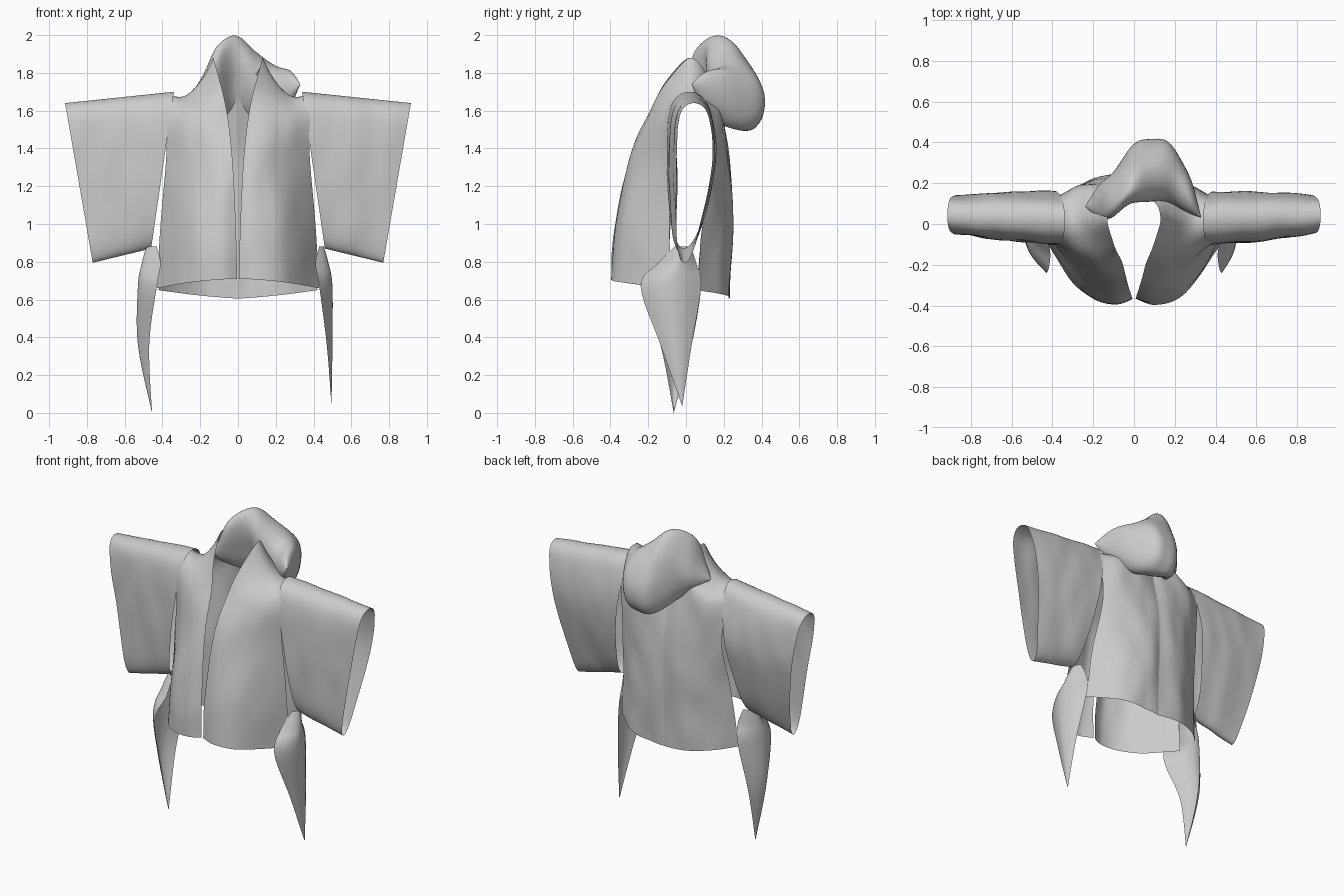
import bpy
from math import sin, cos, pi, radians
from mathutils import Vector, noise

if "Cube" in bpy.data.objects:
    bpy.data.objects.remove(bpy.data.objects["Cube"])


def spline(pts, n, closed=False):
    """Catmull-Rom resampling, n steps per span."""
    m, out = len(pts), []
    get = (lambda k: pts[k % m]) if closed else (lambda k: pts[min(max(k, 0), m - 1)])
    for i in range(m if closed else m - 1):
        a, b, c, d = get(i - 1), get(i), get(i + 1), get(i + 2)
        for s in range(n):
            t = s / n
            out.append(0.5 * (2 * b + (c - a) * t + (2 * a - 5 * b + 4 * c - d) * t * t
                              + (3 * b - a - 3 * c + d) * t ** 3))
    return out if closed else out + [pts[-1]]


def cloth(name, rows, side=1, closed=False, flip=False, n=6, wrinkle=0.0):
    """Smooth sheet or tube through rows of points; side=-1 mirrors in x."""
    rows = [spline([Vector(p) for p in r], n, closed) for r in rows]
    grid = list(zip(*[spline(list(col), n) for col in zip(*rows)]))
    nv, nu = len(grid), len(grid[0])
    verts = []
    for r in grid:
        for p in r:
            w = wrinkle * noise.noise(Vector((p.x * side * 9, p.y * 5, p.z * 4)))
            verts.append((p.x * side, p.y + w, p.z))
    faces = []
    for i in range(nv - 1):
        for j in range(nu if closed else nu - 1):
            k = (j + 1) % nu
            f = (i * nu + j, i * nu + k, (i + 1) * nu + k, (i + 1) * nu + j)
            faces.append(f[::-1] if flip != (side < 0) else f)
    me = bpy.data.meshes.new(name)
    me.from_pydata(verts, [], faces)
    me.polygons.foreach_set("use_smooth", [True] * len(me.polygons))
    ob = bpy.data.objects.new(name, me)
    bpy.context.collection.objects.link(ob)
    return ob


# Jacket half, front hem over the shoulder to back hem.
# Each row: inner point, outer point, bulge in y and z between them
torso_rules = [
    (.005, -.37, .71, .43, -.09, .66, -.13, .01),
    (.012, -.35, 1.0, .41, -.08, 1.0, -.12, 0),
    (.03, -.30, 1.35, .38, -.09, 1.35, -.05, 0),
    (.06, -.19, 1.6, .38, -.09, 1.54, -.03, 0),
    (.10, -.09, 1.77, .38, -.05, 1.65, 0, -.04),
    (.13, .02, 1.88, .38, .03, 1.69, 0, -.09),
    (.10, .11, 1.8, .38, .11, 1.63, .02, -.06),
    (0, .14, 1.74, .37, .14, 1.5, .05, -.02),
    (0, .225, 1.3, .36, .14, 1.3, .035, 0),
    (0, .235, 1.0, .39, .09, 1.0, .06, 0),
    (0, .22, .605, .42, .06, .65, .07, -.005),
]
torso = []
for r in torso_rules:
    a, b, bulge = Vector(r[:3]), Vector(r[3:6]), Vector((0, r[6], r[7]))
    torso.append([a.lerp(b, u) + bulge * 4 * u * (1 - u) for u in (0, .2, .45, .7, 1)])

# Sleeve outlines (y, z) at the armhole and the cuff
root = [(.03, 1.70), (-.075, 1.63), (-.10, 1.35), (-.075, 1.0),
        (-.01, .87), (.08, 1.0), (.16, 1.35), (.12, 1.62)]
cuff = [(.04, 1.64), (-.035, 1.57), (-.05, 1.3), (-.048, .9),
        (-.01, .795), (.05, .9), (.135, 1.3), (.12, 1.57)]
sleeve = []
for t in (0, .25, .5, .75, 1):
    ring = []
    for (ya, za), (yb, zb) in zip(root, cuff):
        xa = .46 - (za - .87) * .145
        xb = .77 + (zb - .80) * .173
        y = .03 + (ya + (yb - ya) * t - .03) * (1 + .25 * t * (1 - t))
        ring.append((xa + (xb - xa) * t, y, za + (zb - za) * t))
    sleeve.append(ring)


# Pointed side flap: curved sheet narrowing to a tip
# Each row: z, front y, back y, edge x, outward bow
def flap(bow, tip):
    rules = [(.88, -.06, .025, .43, .025), (.79, -.15, .055, .41, .07),
             (.67, -.24, .08, .43, .07), (.36, -.135, .03, .47, .03)]
    rows = []
    for z, y0, y1, x, b in rules:
        rows.append([(x + (b + bow) * sin(pi * u), y0 + (y1 - y0) * u, z)
                     for u in (0, .25, .5, .75, 1)])
    return rows + [[tip] * 5]


for side, word in ((1, "right"), (-1, "left")):
    cloth(word + "_jacket_half", torso, side, n=7, wrinkle=.012)
    cloth(word + "_sleeve", sleeve, side, closed=True, n=7, wrinkle=.008)
cloth("right_side_flap", flap(0, (.495, -.02, .035)), 1, flip=True)
cloth("left_side_flap", flap(.03, (.455, -.065, 0)), -1, flip=True)

# Hood: slumped pouch of leaning ovals stepping along x
# Each oval: x, centre y, centre z, half height, half depth
hood_rules = [(-.24, .08, 1.70, 0, 0), (-.18, .10, 1.72, .08, .07),
              (-.11, .14, 1.77, .18, .10), (-.01, .245, 1.755, .255, .115),
              (.10, .265, 1.70, .215, .14), (.20, .23, 1.68, .16, .14),
              (.28, .13, 1.72, .09, .09), (.33, .03, 1.74, 0, 0)]
lean = radians(20)
hood = []
for x, cy, cz, h, d in hood_rules:
    ring = []
    for k in range(10):
        a = 2 * pi * k / 10
        p, q = h * cos(a), -d * sin(a + pi)
        ring.append((x, cy + q * cos(lean) - p * sin(lean), cz + p * cos(lean) + q * sin(lean)))
    hood.append(ring)
cloth("hood", hood, closed=True, flip=True, wrinkle=.02)
